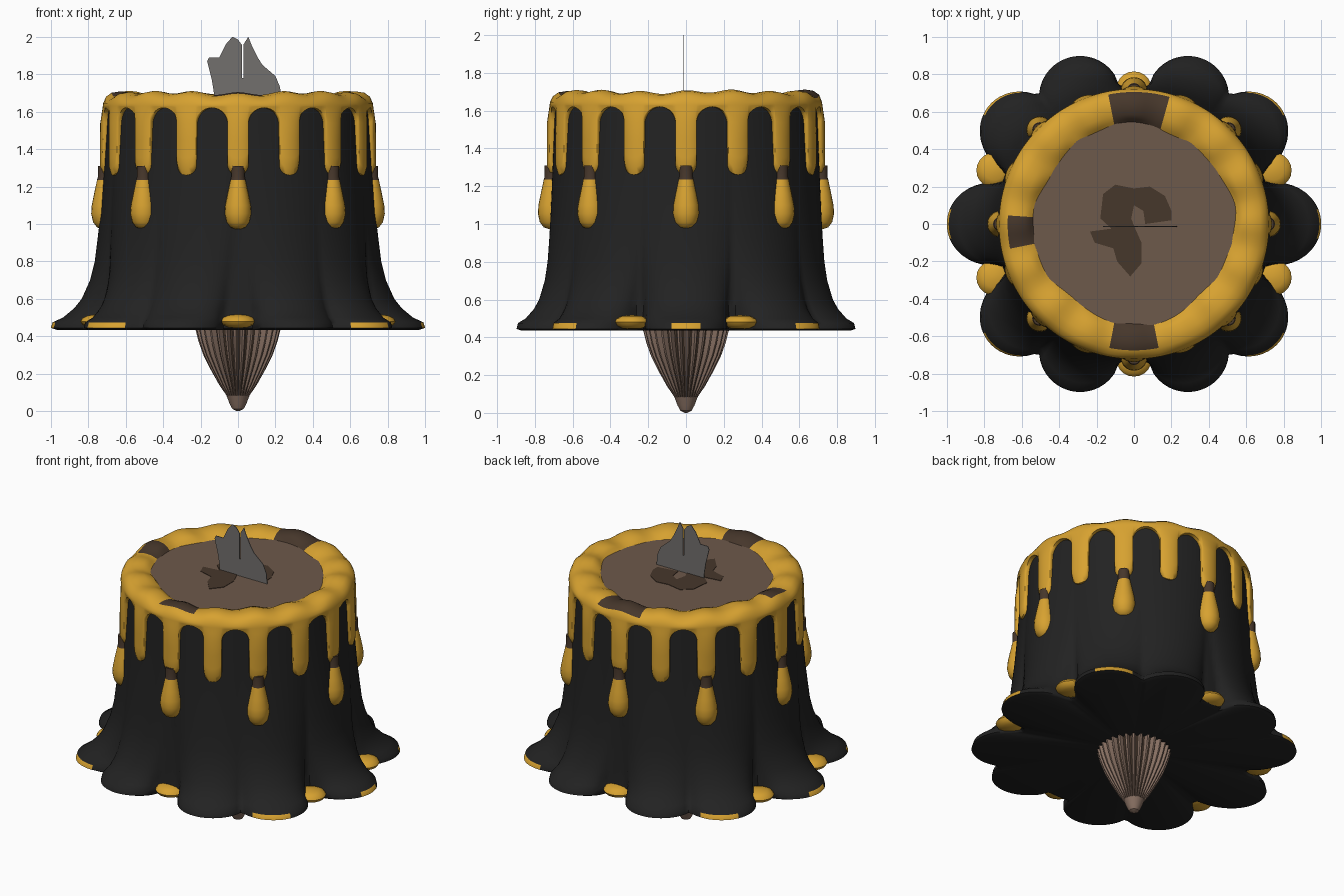
import bpy, bmesh, math
from math import sin, cos, pi, radians, sqrt, atan2, degrees

if "Cube" in bpy.data.objects:
    bpy.data.objects.remove(bpy.data.objects["Cube"])

def mat(name, r, g, b):
    m = bpy.data.materials.new(name)
    m.diffuse_color = (r, g, b, 1)
    m.use_nodes = True
    m.node_tree.nodes["Principled BSDF"].inputs["Base Color"].default_value = m.diffuse_color
    return m

BLACK = mat("charcoal black", 0.016, 0.016, 0.016)
GOLD = mat("honey gold", 0.68, 0.36, 0.03)
WOOD = mat("wood brown", 0.155, 0.10, 0.07)
DARK = mat("dark brown", 0.062, 0.038, 0.024)
TAN = mat("root tan", 0.25, 0.165, 0.125)
GREY = mat("ash grey", 0.17, 0.16, 0.155)

def finish(bm, name, mats, rule=None, angle=40):
    bmesh.ops.recalc_face_normals(bm, faces=bm.faces)
    me = bpy.data.meshes.new(name)
    if rule:
        for f in bm.faces:
            f.material_index = rule(f.calc_center_median())
    bm.to_mesh(me)
    bm.free()
    ob = bpy.data.objects.new(name, me)
    bpy.context.collection.objects.link(ob)
    for m in mats:
        me.materials.append(m)
    bpy.ops.object.select_all(action='DESELECT')
    ob.select_set(True)
    bpy.context.view_layer.objects.active = ob
    bpy.ops.object.shade_smooth_by_angle(angle=radians(angle))
    return ob

def lathe(name, angles, rows, point, mats, rule=None, caps=True, centre=(0, 0), angle=40):
    """Ring surface; point(angle, row) gives radius and height."""
    bm = bmesh.new()
    rings = []
    for i in range(rows):
        ring = []
        for a in angles:
            r, z = point(a, i)
            ring.append(bm.verts.new((centre[0] + r * cos(a), centre[1] + r * sin(a), z)))
        rings.append(ring)
    n = len(angles)
    for lo, hi in zip(rings, rings[1:]):
        for k in range(n):
            bm.faces.new((lo[k], lo[(k + 1) % n], hi[(k + 1) % n], hi[k]))
    if caps:
        for ring in (rings[0], rings[-1]):
            z = sum(v.co.z for v in ring) / n
            c = bm.verts.new((centre[0], centre[1], z))
            for k in range(n):
                bm.faces.new((ring[k], ring[(k + 1) % n], c))
    return finish(bm, name, mats, rule, angle)

def turn(n):
    return [2 * pi * k / n for k in range(n)]

def gap(a, b):
    """Smallest difference of two angles in degrees."""
    return abs((a - b + 180) % 360 - 180)

# stump body with ten flared root lobes: (height, valley radius, lobe radius)
BODY = [(0.435, 0.72, 0.97), (0.445, 0.74, 1.0), (0.475, 0.74, 0.99), (0.50, 0.737, 0.935),
        (0.55, 0.73, 0.875), (0.60, 0.727, 0.835), (0.70, 0.72, 0.79), (0.80, 0.715, 0.765),
        (0.92, 0.71, 0.75), (1.05, 0.708, 0.735), (1.25, 0.705, 0.718), (1.45, 0.70, 0.705),
        (1.62, 0.695, 0.695)]
LOBES = [(s, 1.0) for s in (0, 180, 39, -39, 141, -141)] + [(s, 0.83) for s in (67, -67, 113, -113)]

def body_point(a, i):
    z, valley, tip = BODY[i]
    w = 17 + 5 * min(1, max(0, (z - 0.5) / 0.5))
    f = 0
    for c, amp in LOBES:
        d = gap(degrees(a), c) / w
        if d < 1:
            f = max(f, amp * (1 - d * d) ** 0.65)
    return valley + (tip - valley) * f, z

def body_rule(c):
    a, r = degrees(atan2(c.y, c.x)), c.xy.length
    if 0.44 < c.z < 0.478 and r > 0.8:
        if any(gap(a, s) < 5 for s in (0, 180)) or any(gap(a, s) < 7 for s in (43, -43, 137, -137)):
            return 1
    return 0

lathe("stump_body", turn(240), len(BODY), body_point, [BLACK, GOLD], body_rule, angle=50)

# dripping wax rim: sixteen drips, columns packed at the drip edges
PITCH = 2 * pi / 16
STEPS = [0, 0.02, 0.037, 0.048, 0.0545, 0.0555, 0.06, 0.07, 0.085, 0.105, 0.125]
offs = sorted([-d for d in STEPS[1:]] + STEPS + [0.1389])
cols = [k * PITCH + d / 0.278 * PITCH for k in range(16) for d in offs]
RIM = [(0.50, 1.645), (0.525, 1.66), (0.545, 1.68), (0.585, 1.695), (0.63, 1.70),
       (0.675, 1.693), (0.705, 1.672), (0.72, 1.645), (0.722, 1.63)]
SKIRT = [0.1, 0.25, 0.5, 0.75, 0.9, 1.0]

def rim_point(a, i):
    d = abs((a + PITCH / 2) % PITCH - PITCH / 2) / PITCH * 0.278
    if i < len(RIM):
        r, z = RIM[i]
        if i < 3:
            r += 0.012 * sin(4 * a + 1) + 0.006 * sin(9 * a)
        return r, z + (0.008 * cos(16 * a) + 0.004 * sin(5 * a) if 1 < i < 7 else 0)
    if d < 0.055:
        end = 1.315 - sqrt(0.055 ** 2 - d * d)
    else:
        t = min(1, (0.139 - d) / 0.0845)
        end = 1.53 + 0.09 * sqrt(1 - t * t)
    bulge = 0.705 + 0.032 * sqrt(max(0, 1 - (d / 0.07) ** 2))
    j = i - len(RIM)
    if j == len(SKIRT):
        return 0.685, end
    z = 1.63 + (end - 1.63) * SKIRT[j]
    t = min(1, (1.63 - z) / 0.1)
    return 0.722 + (bulge - 0.722) * t - (0.012 if j == 5 else 0), z

def rim_rule(c):
    a, r = degrees(atan2(c.y, c.x)), c.xy.length
    if c.z > 1.64:
        for mid, half, outer in ((88, 13, 0.70), (184, 7.5, 0.67), (270, 11.5, 0.67)):
            if gap(a, mid) < half and r < outer:
                return 1
    return 0

lathe("wax_rim", cols, len(RIM) + len(SKIRT) + 1, rim_point, [GOLD, DARK], rim_rule, caps=False, angle=60)

# cut wood top
lathe("wood_top", turn(64), 2, lambda a, i: (0.56, (1.62, 1.665)[i]), [WOOD])

# flat shapes from outlines
def plate(name, pts, m, depth):
    bm = bmesh.new()
    f = bm.faces.new([bm.verts.new(p) for p in pts])
    ext = bmesh.ops.extrude_face_region(bm, geom=[f])
    bmesh.ops.translate(bm, vec=depth, verts=[v for v in ext["geom"] if isinstance(v, bmesh.types.BMVert)])
    return finish(bm, name, [m], angle=20)

STAIN = [(-.18, .03), (-.165, .16), (-.1, .21), (0, .19), (.085, .2), (.165, .15), (.2, .07), (.2, .02),
         (.06, 0), (.05, .07), (0, .1), (-.015, .03), (0, -.01), (.04, -.1), (.04, -.21), (-.02, -.28),
         (-.09, -.2), (-.11, -.13), (-.21, -.1), (-.235, -.04), (-.12, -.025)]
plate("top_stain", [(x, y, 1.664) for x, y in STAIN], DARK, (0, 0, 0.004))

FLAME = [(-.125, 1.66), (-.13, 1.71), (-.14, 1.77), (-.165, 1.87), (-.155, 1.89), (-.1, 1.89), (-.065, 1.96),
         (-.03, 2.0), (0, 1.985), (.022, 1.955), (.022, 1.78), (.03, 1.78), (.03, 1.96), (.055, 2.0),
         (.075, 1.95), (.105, 1.89), (.13, 1.85), (.2, 1.79), (.225, 1.73), (.23, 1.66)]
plate("flame_plate", [(x, -0.016, z) for x, z in FLAME], GREY, (0, 0.004, 0))

# hanging drops, each with a dark neck
DROP = [(0.01, 0.972), (0.04, 0.982), (0.061, 1.01), (0.071, 1.055), (0.068, 1.10), (0.056, 1.16),
        (0.045, 1.21), (0.04, 1.235), (0.036, 1.25), (0.036, 1.31)]
for k in range(8):
    a = k * pi / 4
    lathe("wax_drop", turn(20), len(DROP), lambda t, i: DROP[i], [GOLD, DARK],
          lambda c: int(c.z > 1.236), centre=(0.713 * cos(a), 0.713 * sin(a)))

# wax blobs between the roots
for deg, r in ((21, 0.8), (-21, 0.8), (159, 0.8), (-159, 0.8), (90, 0.72), (-90, 0.72)):
    a = radians(deg)
    lathe("wax_blob", turn(20), 7,
          lambda t, i: (0.01 + 0.085 * sin(pi * i / 6), 0.48 - 0.037 * cos(pi * i / 6)),
          [GOLD], centre=(r * cos(a), r * sin(a)))

# ribbed pointed root underneath
ROOT = [(0.006, 0.0), (0.03, 0.012), (0.045, 0.04), (0.062, 0.085), (0.10, 0.14), (0.145, 0.22),
        (0.185, 0.30), (0.21, 0.37), (0.228, 0.44)]
RIBS = 30

def root_point(a, i):
    r, z = ROOT[i]
    groove = round(a / (2 * pi) * RIBS * 4) % 4 in (2, 3)
    return r * (0.87 if groove and i > 3 else 1), z

def root_rule(c):
    k = atan2(c.y, c.x) / (2 * pi) * RIBS % 1
    return int(c.z > 0.1 and 0.5 < k < 0.75)

lathe("ribbed_root", turn(RIBS * 4), len(ROOT), root_point, [TAN, DARK], root_rule, angle=30)
